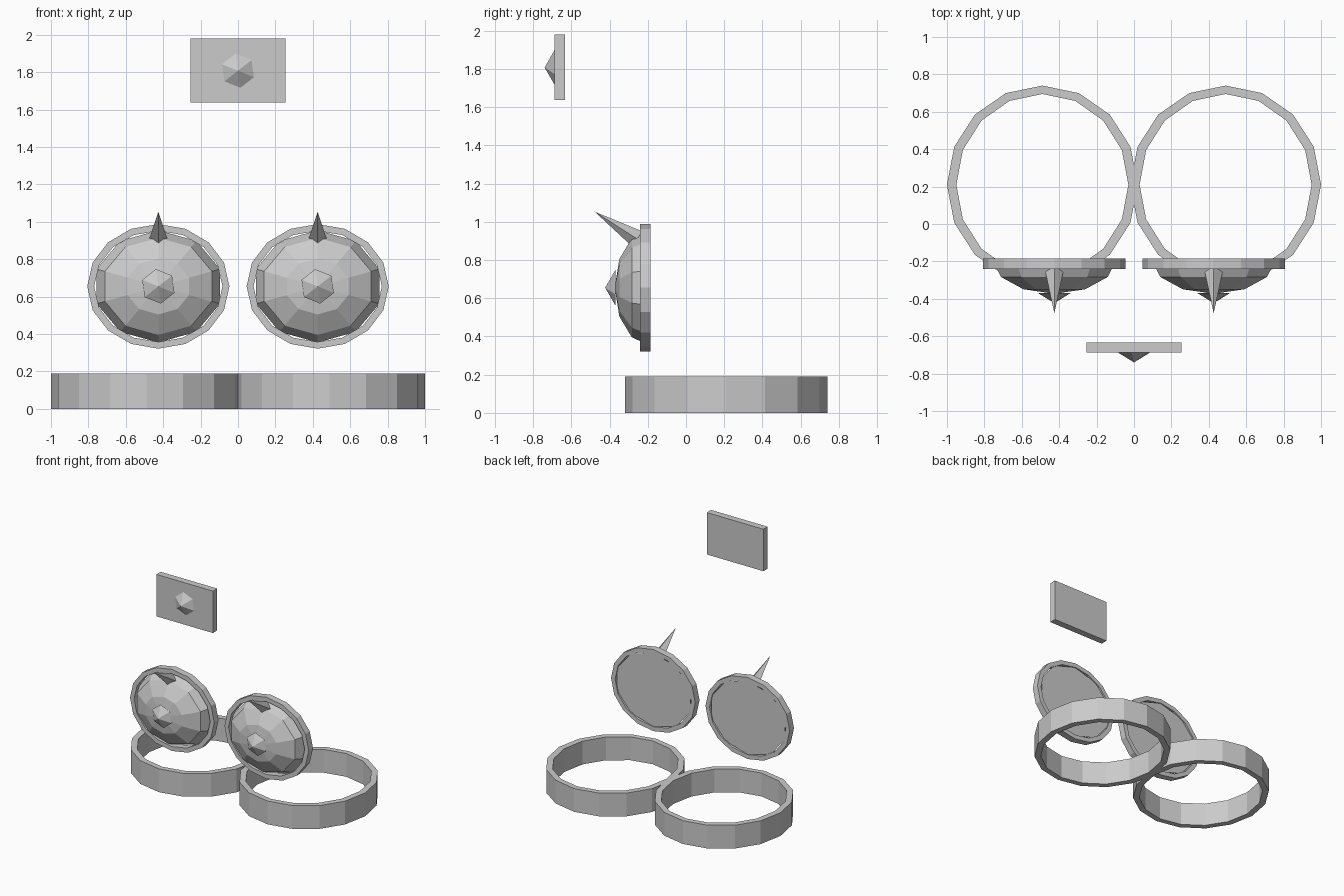
import bpy, bmesh
from math import sin, cos, pi, radians
from mathutils import Vector

if "Cube" in bpy.data.objects:
    bpy.data.objects.remove(bpy.data.objects["Cube"])


def finish(name, bm):
    bmesh.ops.recalc_face_normals(bm, faces=bm.faces)
    mesh = bpy.data.meshes.new(name)
    bm.to_mesh(mesh)
    bm.free()
    obj = bpy.data.objects.new(name, mesh)
    bpy.context.collection.objects.link(obj)
    return obj


def loop(bm, c, u, v, n, start=0.0):
    """Elliptical ring of vertices around c, spanned by vectors u and v."""
    angles = [start + 2 * pi * i / n for i in range(n)]
    return [bm.verts.new(Vector(c) + Vector(u) * cos(a) + Vector(v) * sin(a)) for a in angles]


def bridge(bm, a, b):
    n = len(a)
    for i in range(n):
        j = (i + 1) % n
        bm.faces.new((a[i], a[j], b[j], b[i]))


def cone(name, base, tip, u, v, n, start=0.0):
    bm = bmesh.new()
    ring = loop(bm, base, u, v, n, start)
    apex = bm.verts.new(tip)
    for i in range(n):
        bm.faces.new((ring[i], ring[(i + 1) % n], apex))
    bm.faces.new(ring)
    return finish(name, bm)


def band(name, c, u, v, inner_u, inner_v, depth, n=16):
    """Flat-sided hollow hoop, extruded along depth."""
    bm = bmesh.new()
    c, d = Vector(c), Vector(depth)
    loops = [loop(bm, c, u, v, n), loop(bm, c + d, u, v, n),
             loop(bm, c + d, inner_u, inner_v, n), loop(bm, c, inner_u, inner_v, n)]
    for k in range(4):
        bridge(bm, loops[k], loops[(k + 1) % 4])
    return finish(name, bm)


def dome(name, c, rx, rz, depth, n=10, steps=3):
    """Half ellipsoid with its pole towards the front."""
    bm = bmesh.new()
    rings = []
    for k in range(steps):
        t = pi / 2 * k / steps
        p = Vector(c) - Vector((0, depth * sin(t), 0))
        rings.append(loop(bm, p, (rx * cos(t), 0, 0), (0, 0, rz * cos(t)), n, pi / 2))
    for a, b in zip(rings, rings[1:]):
        bridge(bm, a, b)
    pole = bm.verts.new(Vector(c) - Vector((0, depth, 0)))
    for i in range(n):
        bm.faces.new((rings[-1][i], rings[-1][(i + 1) % n], pole))
    bm.faces.new(rings[0])
    return finish(name, bm)


def stud(name, x, y, z):
    return cone(name, (x, y, z), (x, y - 0.053, z), (0.093, 0, 0), (0, 0, 0.093), 6, radians(38))


for side, s in (("left", -1), ("right", 1)):
    # Floor hoop
    band(side + "_hoop", (s * 0.49, 0.21, 0), (0.51, 0, 0), (0, 0.53, 0),
         (0.46, 0, 0), (0, 0.485, 0), (0, 0, 0.19))

    # Round cup: rim, dome and centre stud
    x, z = s * 0.426, 0.655
    band(side + "_cup_rim", (x, -0.24, z), (0.38, 0, 0), (0, 0, 0.333),
         (0.343, 0, 0), (0, 0, 0.297), (0, 0.055, 0))
    dome(side + "_cup_dome", (x, -0.193, z), 0.347, 0.30, 0.18)
    stud(side + "_cup_stud", x, -0.37, z)

    # Four-sided spike leaning forward from the top of the cup
    base, tip = Vector((x, -0.255, 0.91)), Vector((x, -0.478, 1.053))
    across = Vector((1, 0, 0))
    up = (tip - base).normalized().cross(across)
    cone(side + "_spike", base, tip, across * 0.048, up * 0.048, 4)

# Buckle plate with stud
bm = bmesh.new()
bmesh.ops.create_cube(bm, size=1)
bmesh.ops.scale(bm, vec=(0.51, 0.055, 0.342), verts=bm.verts)
bmesh.ops.translate(bm, vec=(0, -0.66, 1.808), verts=bm.verts)
finish("buckle_plate", bm)
stud("buckle_stud", 0, -0.687, 1.808)
